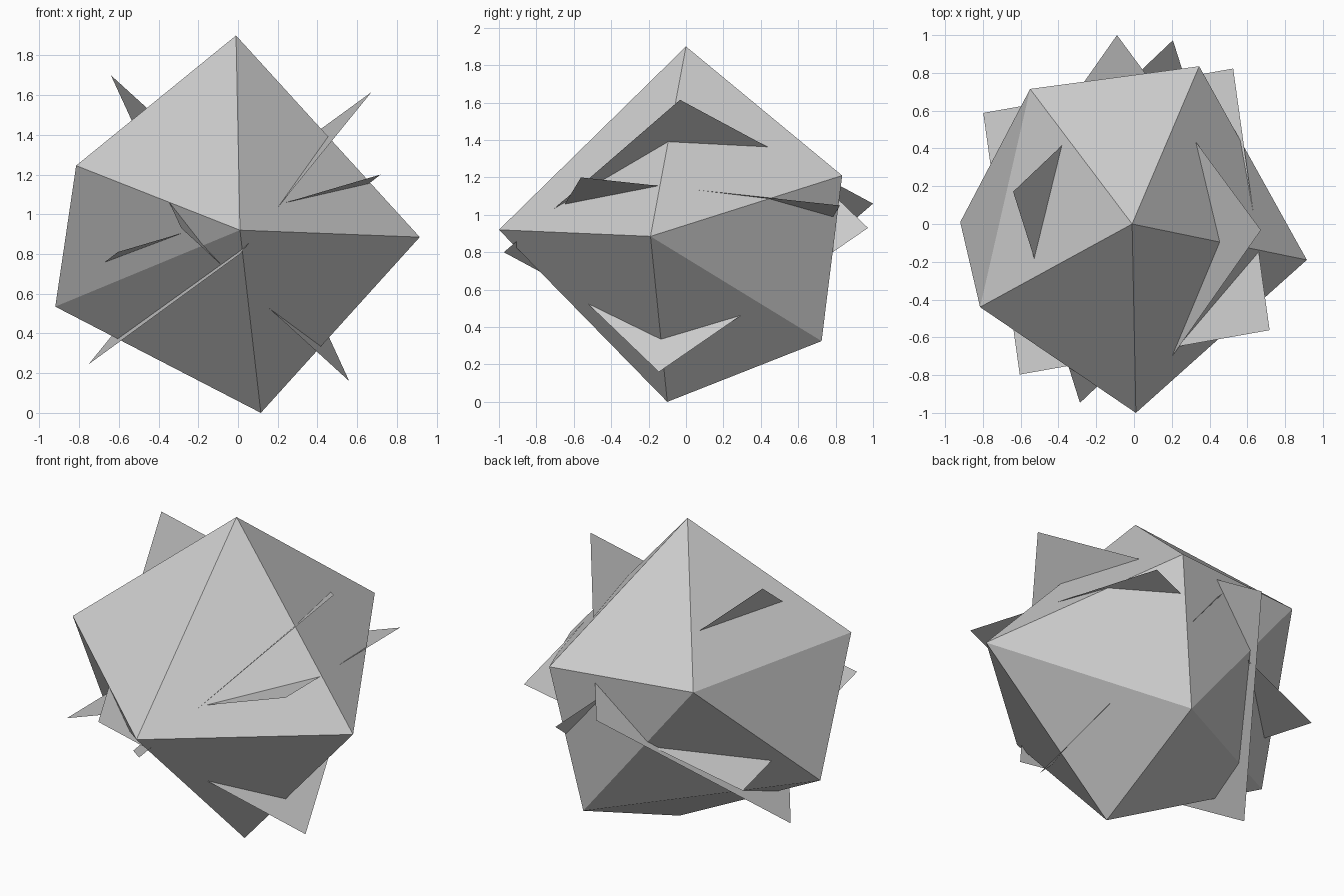
import bpy, bmesh
from mathutils import Vector

if "Cube" in bpy.data.objects:
    bpy.data.objects.remove(bpy.data.objects["Cube"])

grey = bpy.data.materials.new("light_grey")
grey.diffuse_color = (0.6, 0.6, 0.6, 1)
grey.use_nodes = True
grey.node_tree.nodes["Principled BSDF"].inputs["Base Color"].default_value = grey.diffuse_color


def make_object(name, points, faces):
    """Flat-shaded mesh object with consistent normals."""
    bm = bmesh.new()
    verts = [bm.verts.new(p) for p in points]
    for f in faces:
        bm.faces.new([verts[i] for i in f])
    bmesh.ops.recalc_face_normals(bm, faces=bm.faces)
    mesh = bpy.data.meshes.new(name)
    bm.to_mesh(mesh)
    bm.free()
    mesh.materials.append(grey)
    obj = bpy.data.objects.new(name, mesh)
    bpy.context.collection.objects.link(obj)
    return obj


# Faceted core: nine irregular corners joined by fourteen triangles
corners = {
    "A": (-0.01, 0.00, 1.90),    # top
    "B": (-0.815, -0.44, 1.245),
    "C": (0.01, -1.00, 0.92),
    "D": (0.915, -0.19, 0.885),
    "E": (-0.92, 0.01, 0.535),
    "F": (0.115, -0.10, 0.00),   # bottom
    "G": (0.345, 0.835, 1.21),
    "H": (0.19, 0.725, 0.325),
    "I": (-0.55, 0.715, 1.245),
}
triangles = "ABC ACD ADG AGI AIB BCE CEF CFD DFH DHG GHI BEI EIH EFH".split()
order = "ABCDEFGHI"
make_object("faceted_core", [corners[k] for k in order],
            [[order.index(k) for k in t] for t in triangles])

# Three crossed square sheets, each set by its centre and two half diagonals
centre = Vector((-0.04, 0.013, 0.93))
sheets = {
    "sheet_rising": ((0.712, -0.045, 0.685), (-0.05, 0.987, 0.13)),
    "sheet_falling": ((0.60, -0.158, -0.77), (0.246, 0.96, 0.0)),
    "sheet_level": ((0.758, -0.575, 0.27), (0.565, 0.81, 0.12)),
}
for name, (a, b) in sheets.items():
    a, b = Vector(a), Vector(b)
    make_object(name, [centre + a, centre + b, centre - a, centre - b],
                [(0, 1, 2, 3)])
